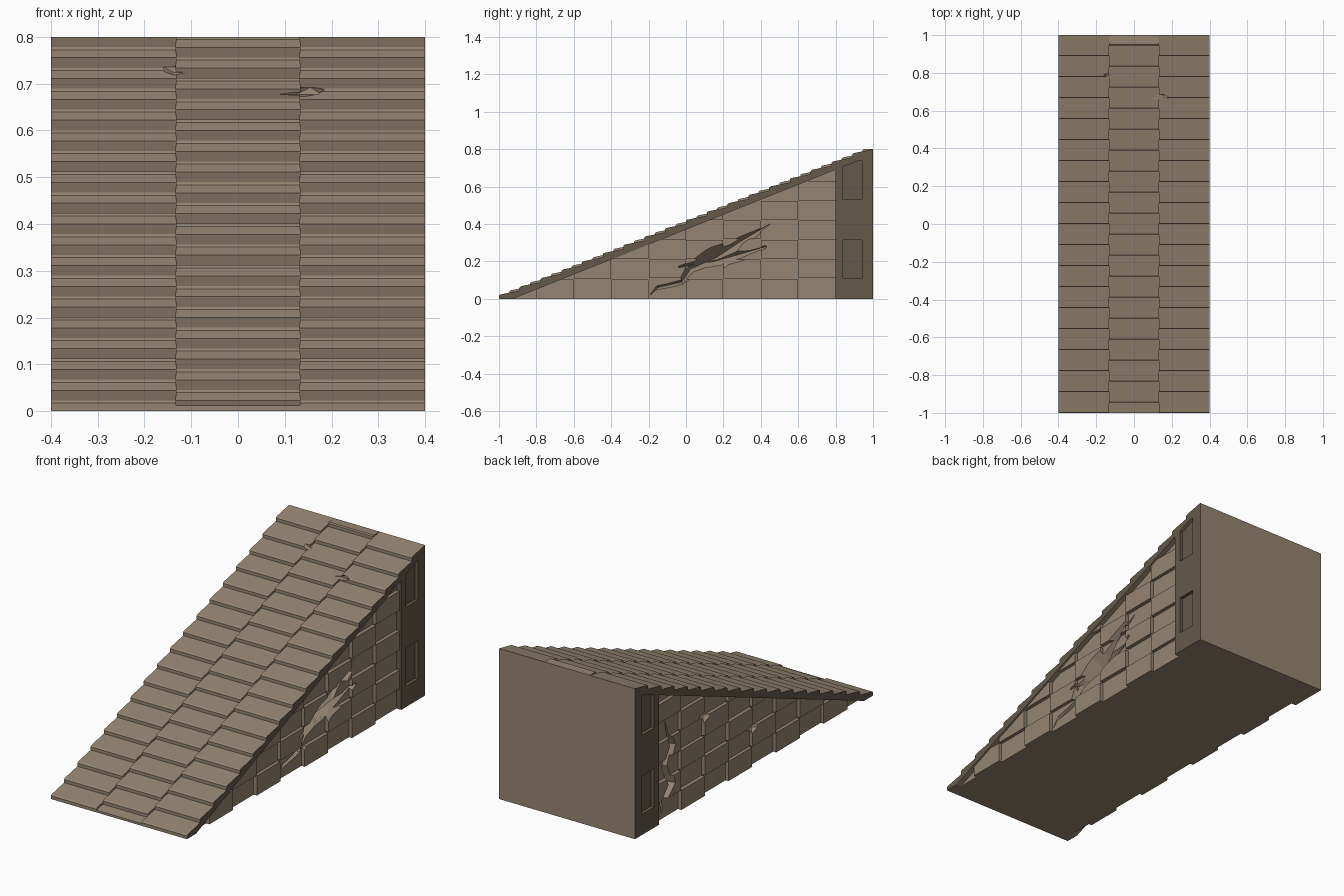
import bpy, bmesh, random
from mathutils import Vector

if "Cube" in bpy.data.objects:
    bpy.data.objects.remove(bpy.data.objects["Cube"])

random.seed(4)


def material(name, col):
    m = bpy.data.materials.new(name)
    m.diffuse_color = (*col, 1)
    m.use_nodes = True
    m.node_tree.nodes["Principled BSDF"].inputs["Base Color"].default_value = m.diffuse_color
    return m


LIGHT = material("light_stone", (0.30, 0.235, 0.165))
DARK = material("dark_stone", (0.13, 0.10, 0.07))


def slope(y):
    return 0.4 * (y + 1)


def add_prism(bm, poly, x0, x1):
    """Extrude a (y, z) outline along x."""
    a = [bm.verts.new((x0, y, z)) for y, z in poly]
    b = [bm.verts.new((x1, y, z)) for y, z in poly]
    n = len(poly)
    bm.faces.new(a)
    bm.faces.new(b[::-1])
    for i in range(n):
        j = (i + 1) % n
        bm.faces.new((a[i], b[i], b[j], a[j]))


def finish(name, bm, dark=None):
    """Turn a bmesh into an object; dark(face) picks the darker stone."""
    bmesh.ops.recalc_face_normals(bm, faces=bm.faces)
    for f in bm.faces:
        f.material_index = int(bool(dark and dark(f)))
    me = bpy.data.meshes.new(name)
    bm.to_mesh(me)
    bm.free()
    me.materials.append(LIGHT)
    me.materials.append(DARK)
    ob = bpy.data.objects.new(name, me)
    bpy.context.collection.objects.link(ob)
    return ob


def prism(name, poly, x0, x1, dark=None):
    bm = bmesh.new()
    add_prism(bm, poly, x0, x1)
    return finish(name, bm, dark)


def cut(ob, cutters):
    for c in cutters:
        m = ob.modifiers.new("cut", 'BOOLEAN')
        m.operation, m.solver, m.object = 'DIFFERENCE', 'EXACT', c
        bpy.context.view_layer.objects.active = ob
        bpy.ops.object.modifier_apply(modifier=m.name)


def clip_below(poly, off):
    """Keep the part of an outline that lies under the ramp line."""
    out = []
    for i, p in enumerate(poly):
        q = poly[(i + 1) % len(poly)]
        dp, dq = (slope(v[0]) + off - v[1] for v in (p, q))
        if dp >= 0:
            out.append(p)
        if dp * dq < 0:
            t = dp / (dp - dq)
            out.append((p[0] + t * (q[0] - p[0]), p[1] + t * (q[1] - p[1])))
    return out


def gouge(name, s, path):
    """V-shaped crack cutter along (y, z, half width, deepest x)."""
    bm = bmesh.new()
    rings = []
    for i, (y, z, w, d) in enumerate(path):
        p, q = path[max(i - 1, 0)], path[min(i + 1, len(path) - 1)]
        t = Vector((q[0] - p[0], q[1] - p[1])).normalized()
        ny, nz = -t.y * w, t.x * w
        rings.append([bm.verts.new(v) for v in (
            (s * 0.41, y + ny, z + nz), (s * 0.41, y - ny, z - nz), (s * d, y + ny * 0.2, z))])
    for a, b in zip(rings, rings[1:]):
        for i in range(3):
            j = (i + 1) % 3
            bm.faces.new((a[i], a[j], b[j]))
            bm.faces.new((a[i], b[j], b[i]))
    bm.faces.new(rings[0])
    bm.faces.new(rings[-1][::-1])
    ob = finish(name, bm)
    ob.hide_render = True
    return ob


def chip(name, loc, size):
    """Small faceted dent cutter."""
    bm = bmesh.new()
    bmesh.ops.create_icosphere(bm, subdivisions=1, radius=1)
    for v in bm.verts:
        k = random.uniform(0.7, 1.2)
        v.co = Vector([c * e * k + o for c, e, o in zip(v.co, size, loc)])
    ob = finish(name, bm)
    ob.hide_render = True
    return ob


# stepped planks: three columns, the middle one shifted half a step;
# the strip below them is also the dark rim on the sides
STEP = 2 / 18


def teeth(start):
    pts = [] if start <= -1 else [(-1, 0), (-1, 0.012)]
    y = start
    while y < 0.99:
        z = slope(y)
        pts += [(y, z), (y, z + 0.017), (y + 0.006, min(z + 0.023, 0.8))]
        y += STEP
    return pts + [(1, 0.8), (1, 0.77), (-0.925, 0)]


def rim_side(f):
    return abs(f.normal.x) > 0.9 and abs(f.calc_center_median().x) > 0.39


chips = [chip("plank_chip_left", (-0.135, 0.775, 0.73), (0.032, 0.03, 0.016)),
         chip("plank_chip_right", (0.14, 0.665, 0.685), (0.05, 0.025, 0.016))]
for name, x0, x1, start in (("planks_left", -0.4, -0.133, -1),
                            ("planks_middle", -0.133, 0.133, -1 + STEP / 2),
                            ("planks_right", 0.133, 0.4, -1)):
    cut(prism(name, teeth(start), x0, x1, rim_side), chips)

# cracks in the side walls
right_cracks = [
    gouge("right_crack_main", 1, [
        (-0.19, 0.02, 0.006, 0.365), (-0.15, 0.06, 0.035, 0.355), (-0.02, 0.09, 0.03, 0.345),
        (0.03, 0.16, 0.045, 0.34), (0.17, 0.22, 0.085, 0.325), (0.30, 0.31, 0.035, 0.345),
        (0.45, 0.40, 0.008, 0.365)]),
    gouge("right_crack_branch", 1, [
        (-0.04, 0.17, 0.006, 0.36), (0.15, 0.20, 0.05, 0.33), (0.28, 0.235, 0.05, 0.345),
        (0.43, 0.28, 0.01, 0.365)])]
left_cracks = [
    gouge("left_crack_main", -1, [
        (0.74, 0.03, 0.01, 0.36), (0.75, 0.10, 0.03, 0.345), (0.68, 0.17, 0.04, 0.34),
        (0.72, 0.27, 0.05, 0.335), (0.67, 0.37, 0.035, 0.345), (0.71, 0.51, 0.008, 0.365)]),
    chip("left_dent_high", (-0.385, 0.40, 0.42), (0.025, 0.05, 0.03)),
    chip("left_dent_low", (-0.385, 0.0, 0.21), (0.025, 0.05, 0.03))]

# solid wedge behind the stones
core = prism("wall_core", [(-0.95, 0), (1, 0), (1, 0.79), (-0.95, 0.01)], -0.372, 0.372)
cut(core, right_cracks + left_cracks)

# raised stones in a checkerboard, and back pillars with sunken panels
PANELS = [[(0.84, 0.11), (0.94, 0.11), (0.94, 0.315), (0.84, 0.315)],
          [(0.84, 0.53), (0.94, 0.53), (0.94, 0.74), (0.87, 0.74), (0.84, 0.72)]]


def pillar_dark(f):
    c = f.calc_center_median()
    return c.y < 0.999 and c.z > 0.001


for s, side, cracks in ((1, "right", right_cracks), (-1, "left", left_cracks)):
    bm = bmesh.new()
    for i in range(9):
        for r in range(7):
            if (i + r) % 2 == 0:
                continue
            y0, z0 = -1 + 0.2 * i + 0.001, 0.105 * r
            if r:
                z0 += random.uniform(0.001, 0.006)
            y1, z1 = y0 + 0.198, 0.105 * (r + 1) - 0.001
            poly = clip_below([(y0, z0), (y1, z0), (y1, z1), (y0, z1)], -0.02)
            if len(poly) > 2:
                add_prism(bm, poly, s * 0.30, s * random.uniform(0.389, 0.393))
    cut(finish("raised_stones_" + side, bm), cracks)

    pillar = prism("back_pillar_" + side, [(0.8, 0), (1, 0), (1, 0.79), (0.8, 0.715)],
                   s * 0.34, s * 0.4, pillar_dark)
    cutters = []
    for k, p in enumerate(PANELS):
        c = prism("panel_cutter_%s_%d" % (side, k), p, s * 0.382, s * 0.43, lambda f: True)
        c.hide_render = True
        cutters.append(c)
    cut(pillar, cutters)
    # recess floor sits proud of the core so panels stay dark

# drop the helpers
for ob in list(bpy.data.objects):
    if ob.hide_render:
        bpy.data.objects.remove(ob)
